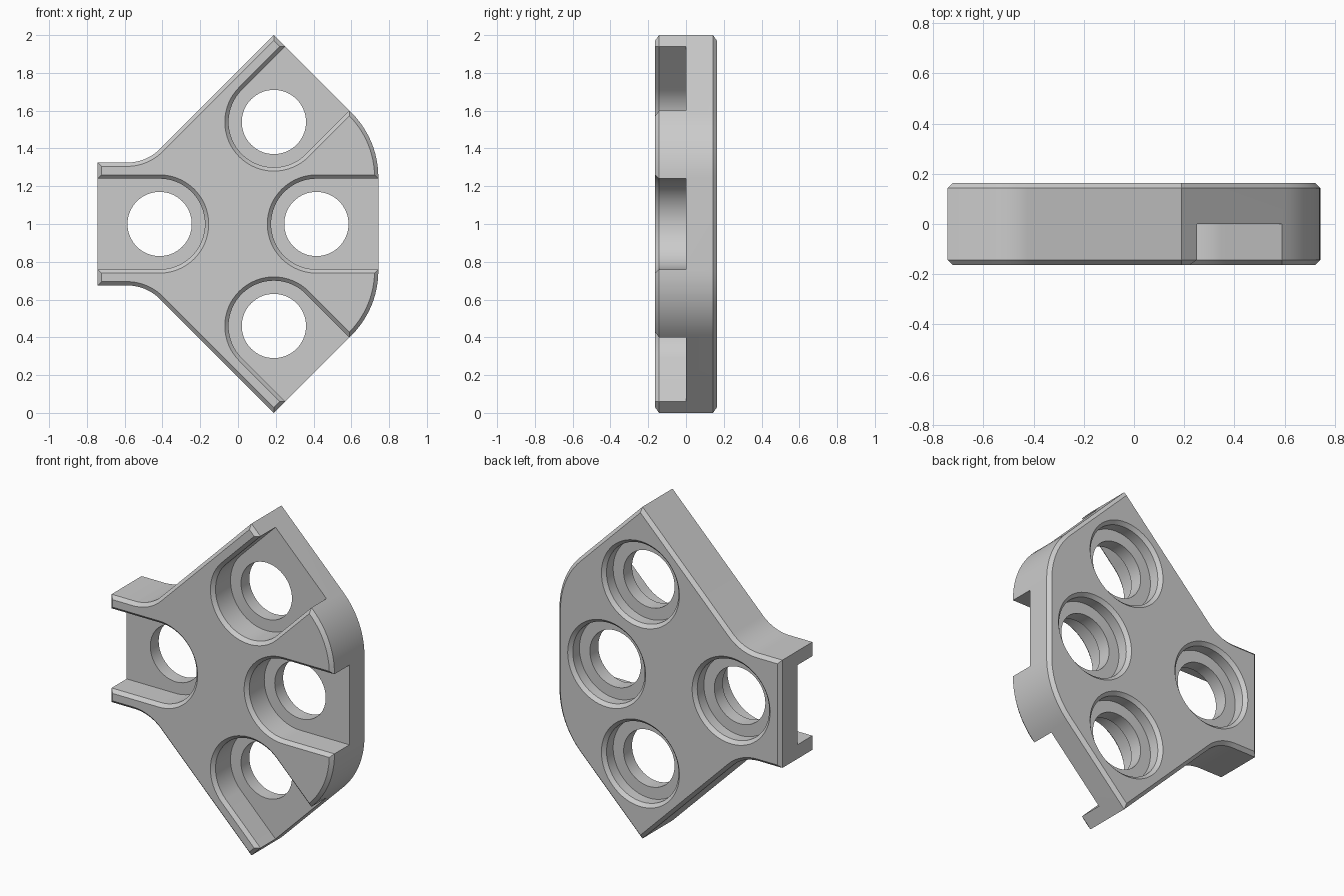
import bpy, bmesh
from math import sin, cos, tan, pi, atan2
from mathutils import Vector

if "Cube" in bpy.data.objects:
    bpy.data.objects.remove(bpy.data.objects["Cube"])

H = 0.163     # half thickness
C = 0.02      # chamfer
HALF = 0.743  # half width in x
CELLS = [((-0.415, 1.0), pi), ((0.415, 1.0), 0.0),
         ((0.19, 1.54), pi / 4), ((0.19, 0.46), -pi / 4)]


def new_object(name, bm):
    bmesh.ops.recalc_face_normals(bm, faces=bm.faces)
    mesh = bpy.data.meshes.new(name)
    bm.to_mesh(mesh)
    bm.free()
    ob = bpy.data.objects.new(name, mesh)
    bpy.context.collection.objects.link(ob)
    return ob


def loft(bm, sections):
    """Closed solid through (y, [(x, z), ...]) sections."""
    rings = [[bm.verts.new((x, y, z)) for x, z in pts] for y, pts in sections]
    n = len(rings[0])
    for a, b in zip(rings, rings[1:]):
        for i in range(n):
            j = (i + 1) % n
            bm.faces.new((a[i], a[j], b[j], b[i]))
    bm.faces.new(rings[0])
    bm.faces.new(rings[-1][::-1])


def fillet(prev, corner, nxt, radius, steps):
    """Arc points that round a polygon corner."""
    p, c, q = Vector(prev), Vector(corner), Vector(nxt)
    d1, d2 = (p - c).normalized(), (q - c).normalized()
    half = d1.angle(d2) / 2
    centre = c + (d1 + d2).normalized() * radius / sin(half)
    a = c + d1 * radius / tan(half) - centre
    b = c + d2 * radius / tan(half) - centre
    a0 = atan2(a.y, a.x)
    sweep = (atan2(b.y, b.x) - a0 + pi) % (2 * pi) - pi
    return [tuple(centre + Vector((cos(a0 + sweep * i / steps), sin(a0 + sweep * i / steps))) * radius)
            for i in range(steps + 1)]


def inset(pts, d):
    """Mitred inward offset of a counter-clockwise polygon."""
    out = []
    for i, p in enumerate(pts):
        p = Vector(p)
        e1 = (p - Vector(pts[i - 1])).normalized()
        e2 = (Vector(pts[(i + 1) % len(pts)]) - p).normalized()
        n1, n2 = Vector((-e1.y, e1.x)), Vector((-e2.y, e2.x))
        out.append(tuple(p + (n1 + n2) * d / (1 + n1.dot(n2))))
    return out


def circle(centre, r, n=64):
    return [(centre[0] + r * cos(2 * pi * i / n), centre[1] + r * sin(2 * pi * i / n)) for i in range(n)]


def slot(centre, angle, r, n=32):
    """U shape: half circle behind the centre, open towards angle."""
    pts = [(0.7, -r), (0.7, r)]
    pts += [(r * cos(pi / 2 + pi * i / n), r * sin(pi / 2 + pi * i / n)) for i in range(n + 1)]
    return [(centre[0] + x * cos(angle) - z * sin(angle),
             centre[1] + x * sin(angle) + z * cos(angle)) for x, z in pts]


# Plate outline: upper half, mirrored about z = 1
apex, shoulder = (0.19, 2.0), (HALF, 2.19 - HALF)
neck, tip = (1.325 - 1.81, 1.325), (-HALF, 1.325)
upper = fillet((HALF, 1), shoulder, apex, 0.48, 12) + [apex]
upper += fillet(apex, neck, tip, 0.25, 10) + [tip]
outline = upper + [(x, 2 - z) for x, z in reversed(upper)]
small = inset(outline, C)
bm = bmesh.new()
loft(bm, [(-H, small), (-H + C, outline), (H - C, outline), (H, small)])
plate = new_object("connector_plate", bm)

# Front pockets: open-ended slots with chamfered rims
bm = bmesh.new()
for centre, angle in CELLS:
    loft(bm, [(y, slot(centre, angle, r)) for y, r in
              ((0.0, 0.24), (-H + C, 0.24), (-H - C, 0.24 + 2 * C))])
pockets = new_object("pocket_cutter", bm)

# Stepped holes with a chamfered counterbore at the back
bm = bmesh.new()
for centre, _ in CELLS:
    loft(bm, [(y, circle(centre, r)) for y, r in
              ((-0.05, 0.17), (0.08, 0.17), (0.08, 0.24), (H - C, 0.24), (H + C, 0.24 + 2 * C))])
holes = new_object("hole_cutter", bm)

# Cut and shade
bpy.context.view_layer.objects.active = plate
for cutter in (pockets, holes):
    cutter.hide_render = True
    mod = plate.modifiers.new(cutter.name, 'BOOLEAN')
    mod.operation, mod.solver, mod.object = 'DIFFERENCE', 'EXACT', cutter
    bpy.ops.object.modifier_apply(modifier=mod.name)
    bpy.data.objects.remove(cutter)
bpy.ops.object.select_all(action='DESELECT')
plate.select_set(True)
bpy.ops.object.shade_smooth_by_angle(angle=pi / 9)
